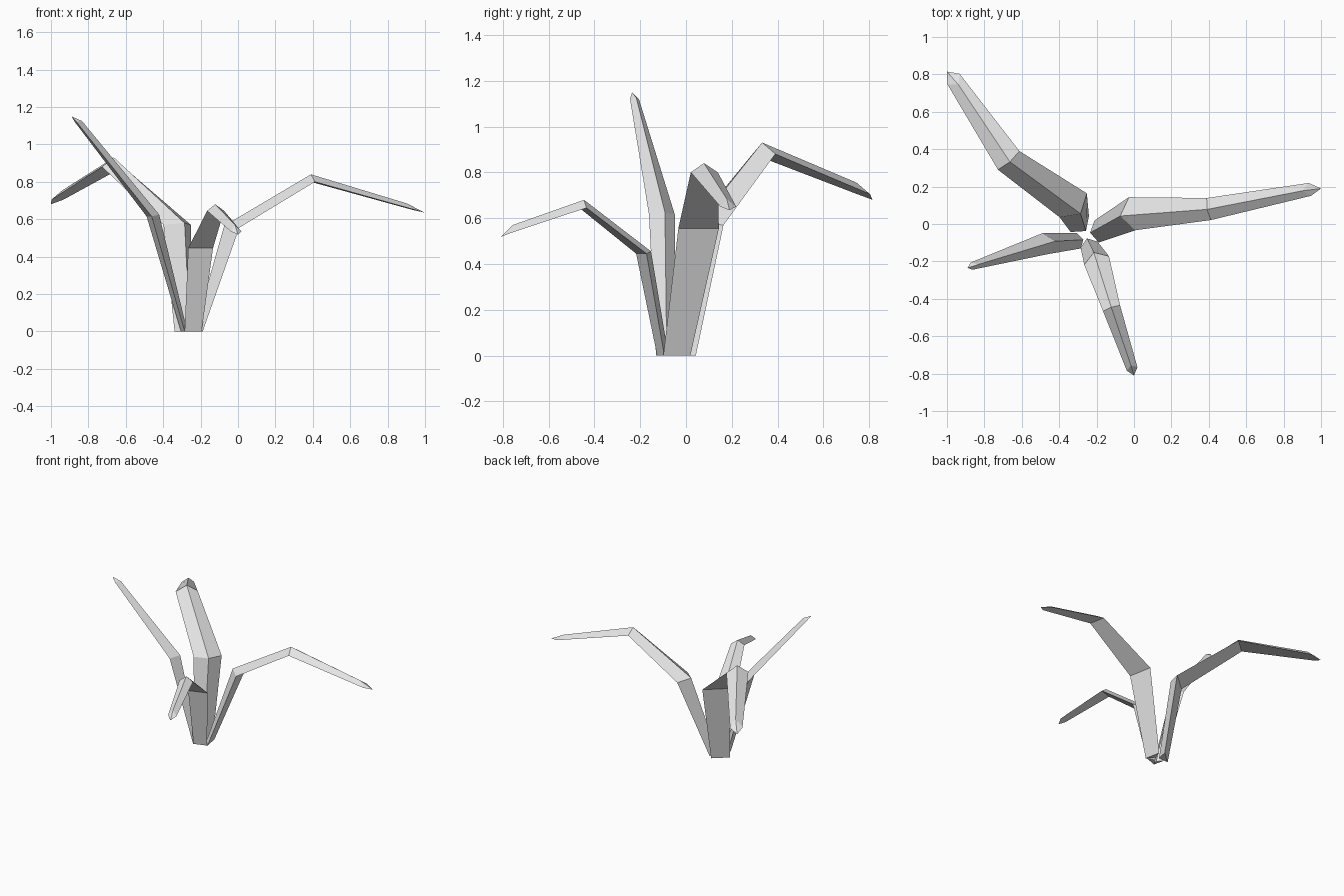
import bpy
import bmesh
from mathutils import Vector

cube = bpy.data.objects.get("Cube")
if cube:
    bpy.data.objects.remove(cube, do_unlink=True)


def make_material(name, colour):
    mat = bpy.data.materials.new(name)
    mat.use_nodes = True
    mat.diffuse_color = colour
    mat.node_tree.nodes["Principled BSDF"].inputs["Base Color"].default_value = colour
    return mat


leaf_grey = make_material("pale grey", (0.8, 0.8, 0.8, 1))


def make_leaf(name, sections, tip):
    """Triangular blade: flat underside, raised crest facing the plant's middle.
    Each section is (x, y, z of underside centre, half width, crest inset, crest rise)."""
    bm = bmesh.new()
    start = Vector(sections[0][:3])
    out = Vector(tip) - start
    out.z = 0
    out.normalize()
    side = Vector((-out.y, out.x, 0))

    rings = []
    for x, y, z, half, inset, rise in sections:
        mid = Vector((x, y, z))
        crest = mid - out * inset + Vector((0, 0, rise))
        rings.append([bm.verts.new(p) for p in (mid + side * half, crest, mid - side * half)])

    # Blade sides between neighbouring sections
    for low, high in zip(rings, rings[1:]):
        for i in range(3):
            j = (i + 1) % 3
            bm.faces.new((low[i], low[j], high[j], high[i]))

    # Closed foot and pointed end
    bm.faces.new(rings[0][::-1])
    point = bm.verts.new(tip)
    for i in range(3):
        bm.faces.new((rings[-1][i], rings[-1][(i + 1) % 3], point))

    bmesh.ops.recalc_face_normals(bm, faces=bm.faces)
    mesh = bpy.data.meshes.new(name)
    bm.to_mesh(mesh)
    bm.free()
    mesh.materials.append(leaf_grey)
    leaf = bpy.data.objects.new(name, mesh)
    bpy.context.collection.objects.link(leaf)
    return leaf


# Long leaf arching to the left
make_leaf("left_leaf", [
    (-0.2, -0.04, 0, 0.06, 0.035, 0),
    (-0.01, 0.055, 0.555, 0.09, 0.065, 0.01),
    (0.4, 0.08, 0.8, 0.06, 0.01, 0.04),
    (0.94, 0.185, 0.65, 0.035, 0.04, 0.035),
], (1, 0.19, 0.635))

# Long leaf arching to the back right
make_leaf("back_leaf", [
    (-0.29, 0, 0, 0.065, 0.05, 0),
    (-0.325, 0.1, 0.57, 0.097, 0.06, 0.01),
    (-0.67, 0.34, 0.88, 0.076, 0.01, 0.05),
    (-0.965, 0.775, 0.705, 0.043, 0.04, 0.05),
], (-1, 0.815, 0.68))

# Short leaf arching to the front
make_leaf("front_leaf", [
    (-0.24, -0.11, 0, 0.048, 0.035, 0),
    (-0.2, -0.195, 0.445, 0.07, 0.045, 0.01),
    (-0.12, -0.45, 0.645, 0.048, 0.005, 0.035),
    (-0.01, -0.775, 0.535, 0.03, 0.02, 0.035),
], (0, -0.81, 0.517))

# Upright leaf with a single bend
make_leaf("upright_leaf", [
    (-0.295, -0.09, 0, 0.042, 0.025, 0),
    (-0.475, -0.105, 0.615, 0.058, 0.055, 0.01),
    (-0.868, -0.225, 1.12, 0.02, 0.035, 0.005),
], (-0.89, -0.235, 1.15))
